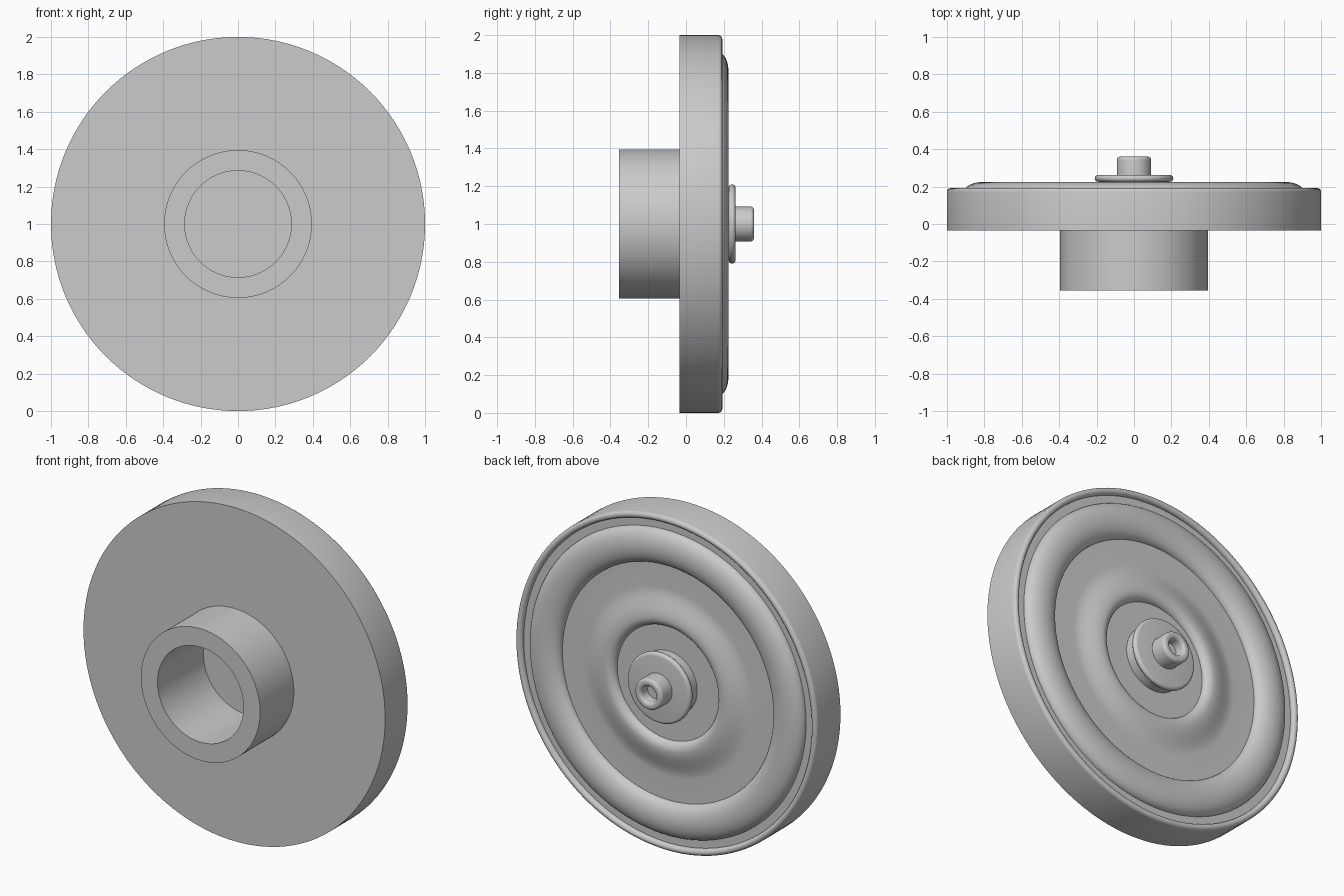
import bpy, bmesh, math
from mathutils import Matrix, Vector

cube = bpy.data.objects.get("Cube")
if cube:
    bpy.data.objects.remove(cube, do_unlink=True)

grey = bpy.data.materials.new("plain_grey")
grey.use_nodes = True
colour = (0.6, 0.6, 0.6, 1)
grey.diffuse_color = colour
grey.node_tree.nodes["Principled BSDF"].inputs["Base Color"].default_value = colour


def arc(r, y, rx, ry, start, end, steps=8):
    """Elliptical arc of (radius, y) points, angles in degrees."""
    angles = [math.radians(start + (end - start) * i / steps) for i in range(steps + 1)]
    return [(r + rx * math.cos(a), y + ry * math.sin(a)) for a in angles]


def lathe(name, profile, steps=128):
    """Revolve a (radius, y) profile around the wheel axle."""
    bm = bmesh.new()
    verts = [bm.verts.new((r, y, 0)) for r, y in profile]
    edges = [bm.edges.new(pair) for pair in zip(verts, verts[1:])]
    bmesh.ops.spin(bm, geom=verts + edges, cent=(0, 0, 0), axis=(0, 1, 0),
                   angle=math.tau, steps=steps)
    bmesh.ops.remove_doubles(bm, verts=bm.verts, dist=0.0002)
    bmesh.ops.recalc_face_normals(bm, faces=bm.faces)
    bmesh.ops.transform(bm, matrix=Matrix.Translation(Vector((0, 0, 1))), verts=bm.verts)
    mesh = bpy.data.meshes.new(name)
    bm.to_mesh(mesh)
    bm.free()
    mesh.materials.append(grey)
    obj = bpy.data.objects.new(name, mesh)
    bpy.context.collection.objects.link(obj)
    bpy.ops.object.select_all(action='DESELECT')
    obj.select_set(True)
    bpy.context.view_layer.objects.active = obj
    bpy.ops.object.shade_smooth_by_angle(angle=math.radians(32))
    return obj


floor = 0.165

# Wheel disc with bored hub on the front and a moulded back face
front = [(0, 0.08), (0.285, 0.08), (0.285, -0.355), (0.395, -0.355),
         (0.395, -0.035), (1, -0.035)]
rim_lip = arc(0.98, 0.172, 0.02, 0.02, 0, 180) + [(0.96, floor)]
bulge = arc(0.808, floor, 0.104, 0.06, 0, 180, 20)
# Gentle rise to a rounded lip around the central recess
rise = [(0.56 - 0.17 * t, floor + 0.04 * (3 * t * t - 2 * t ** 3))
        for t in [i / 10 for i in range(11)]]
recess_lip = arc(0.39, floor, 0.05, 0.04, 90, 180)
lathe("wheel_body", front + rim_lip + bulge + rise + recess_lip + [(0, floor)])

# Rounded washer seated in the recess
lathe("washer", [(0.19, floor), (0.19, 0.226)]
      + arc(0.192, 0.244, 0.018, 0.018, -90, 90) + [(0, 0.262)])

# Axle pin with rounded tip and a dimpled end
lathe("axle_pin", [(0.092, 0.25)] + arc(0.074, 0.342, 0.018, 0.018, 0, 90)
      + arc(0.066, 0.342, 0.018, 0.018, 90, 180) + [(0.044, 0.3), (0, 0.3)], 64)
